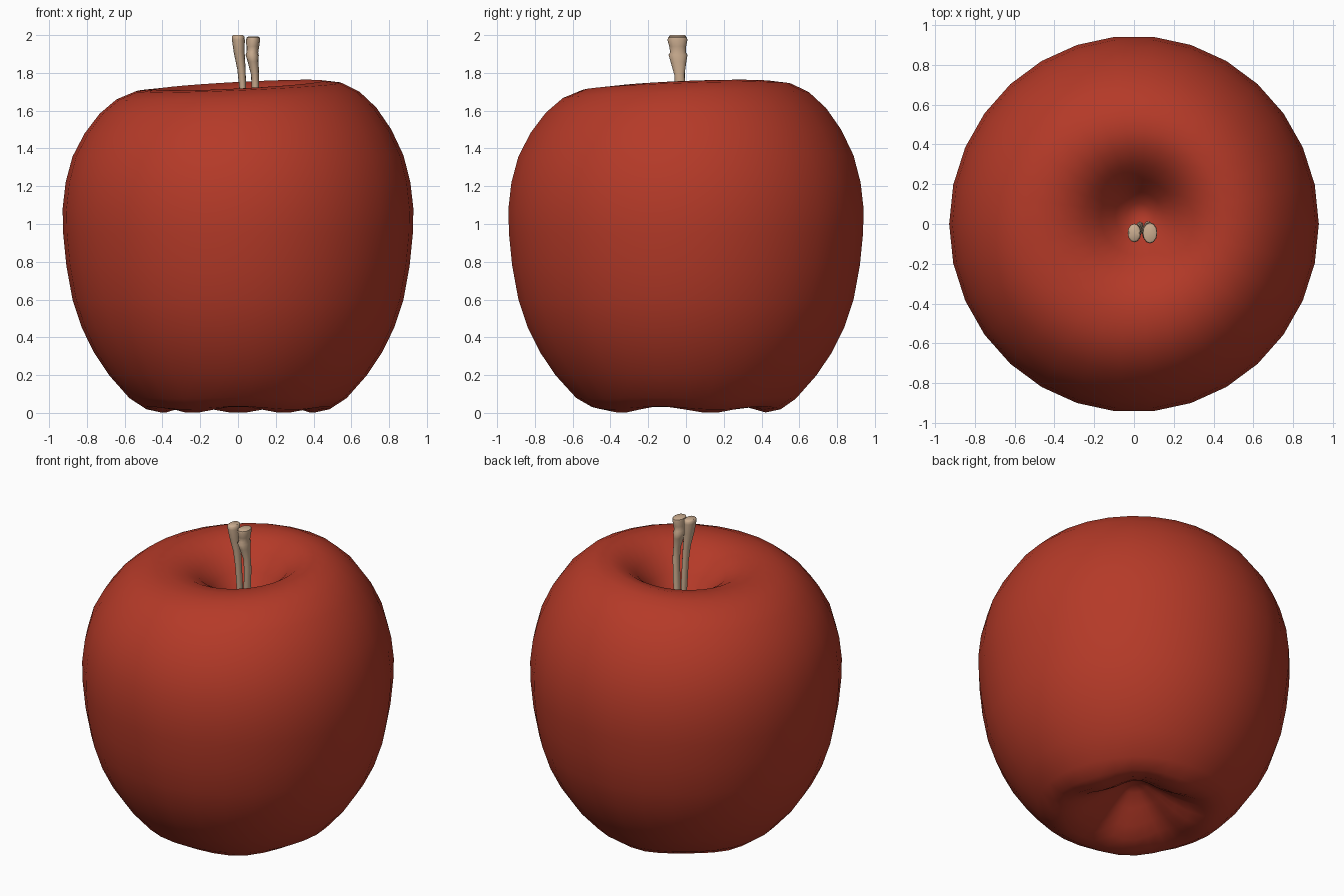
import bpy, bmesh, math

if "Cube" in bpy.data.objects:
    bpy.data.objects.remove(bpy.data.objects["Cube"])

def material(name, rgb):
    m = bpy.data.materials.new(name)
    m.diffuse_color = (*rgb, 1)
    m.use_nodes = True
    m.node_tree.nodes["Principled BSDF"].inputs["Base Color"].default_value = m.diffuse_color
    return m

RED = material("apple red", (0.46, 0.042, 0.021))
BEIGE = material("stem beige", (0.60, 0.42, 0.28))

def loft(name, rings, mat, angle):
    """Skin a list of vertex rings; a ring of one point closes an end."""
    bm = bmesh.new()
    vs = [[bm.verts.new(p) for p in r] for r in rings]
    for a, b in zip(vs, vs[1:]):
        n = max(len(a), len(b))
        for i in range(n):
            j = (i + 1) % n
            if len(a) == 1:
                bm.faces.new((a[0], b[j], b[i]))
            elif len(b) == 1:
                bm.faces.new((a[i], a[j], b[0]))
            else:
                bm.faces.new((a[i], a[j], b[j], b[i]))
    bmesh.ops.recalc_face_normals(bm, faces=bm.faces)
    me = bpy.data.meshes.new(name)
    bm.to_mesh(me)
    bm.free()
    me.materials.append(mat)
    ob = bpy.data.objects.new(name, me)
    bpy.context.collection.objects.link(ob)
    bpy.ops.object.select_all(action='DESELECT')
    ob.select_set(True)
    bpy.context.view_layer.objects.active = ob
    bpy.ops.object.shade_smooth_by_angle(angle=math.radians(angle))
    return ob

# Apple body: (radius, height) from the bottom hollow, round the side, into the stem hollow
PROFILE = [(0, .24), (.08, .21), (.16, .15), (.25, .075), (.33, .025), (.42, .0), (.50, .018),
           (.58, .075), (.69, .2), (.77, .32), (.835, .45), (.885, .6), (.918, .78), (.935, .95),
           (.938, 1.08), (.922, 1.22), (.885, 1.36), (.82, 1.49), (.74, 1.6), (.65, 1.68),
           (.55, 1.725), (.45, 1.735), (.36, 1.715), (.27, 1.66), (.19, 1.57), (.12, 1.47),
           (.06, 1.41), (0, 1.39)]
SEG = 30
rings = []
for k, (r, z) in enumerate(PROFILE):
    ring = []
    top = max(0, (z - 1.3) / .45)
    lobe = math.exp(-((r - .34) / .16) ** 2) if z < .3 else 0
    inner = max(0, 1 - r / .6) if k > 14 else 0      # stem hollow leans to the back
    for i in range(SEG if r else 1):
        a = math.tau * i / SEG
        c, s = math.cos(a), math.sin(a)
        zz = z + (.024 * c + .018 * s) * top * (r / .45 if r < .45 else 1)
        zz += lobe * .022 * (1 + math.cos(5 * a + math.pi / 2))   # five feet
        ring.append((r * c * .99 + .03 * inner, r * s * 1.008 + .05 * inner, zz))
    rings.append(ring)
loft("apple_body", rings, RED, 60)

# Stems: rings of (x, y, z, half width x, half width y)
def stem(name, path, n=12):
    rr = [[path[0][:3]]]
    for x, y, z, rx, ry in path:
        rr.append([(x + rx * math.cos(math.tau * i / n), y + ry * math.sin(math.tau * i / n), z)
                   for i in range(n)])
    x, y, z = path[-1][:3]
    rr.append([(x, y, z)])
    loft(name, rr, BEIGE, 45)

stem("left_stem", [(.03, -.01, 1.4, .018, .02), (.025, -.03, 1.72, .018, .025),
                   (.018, -.035, 1.82, .022, .028), (.006, -.042, 1.91, .029, .038),
                   (.002, -.045, 1.975, .034, .047), (.001, -.045, 1.993, .033, .046),
                   (.001, -.045, 2.0, .026, .038)])
stem("right_stem", [(.07, -.01, 1.4, .02, .024), (.092, -.03, 1.72, .02, .028),
                    (.09, -.035, 1.79, .021, .027), (.08, -.04, 1.86, .029, .042),
                    (.075, -.042, 1.895, .035, .05), (.076, -.042, 1.91, .031, .041),
                    (.078, -.044, 1.94, .034, .045), (.08, -.045, 1.975, .037, .053),
                    (.08, -.045, 1.987, .035, .05), (.08, -.045, 1.992, .026, .04)])
